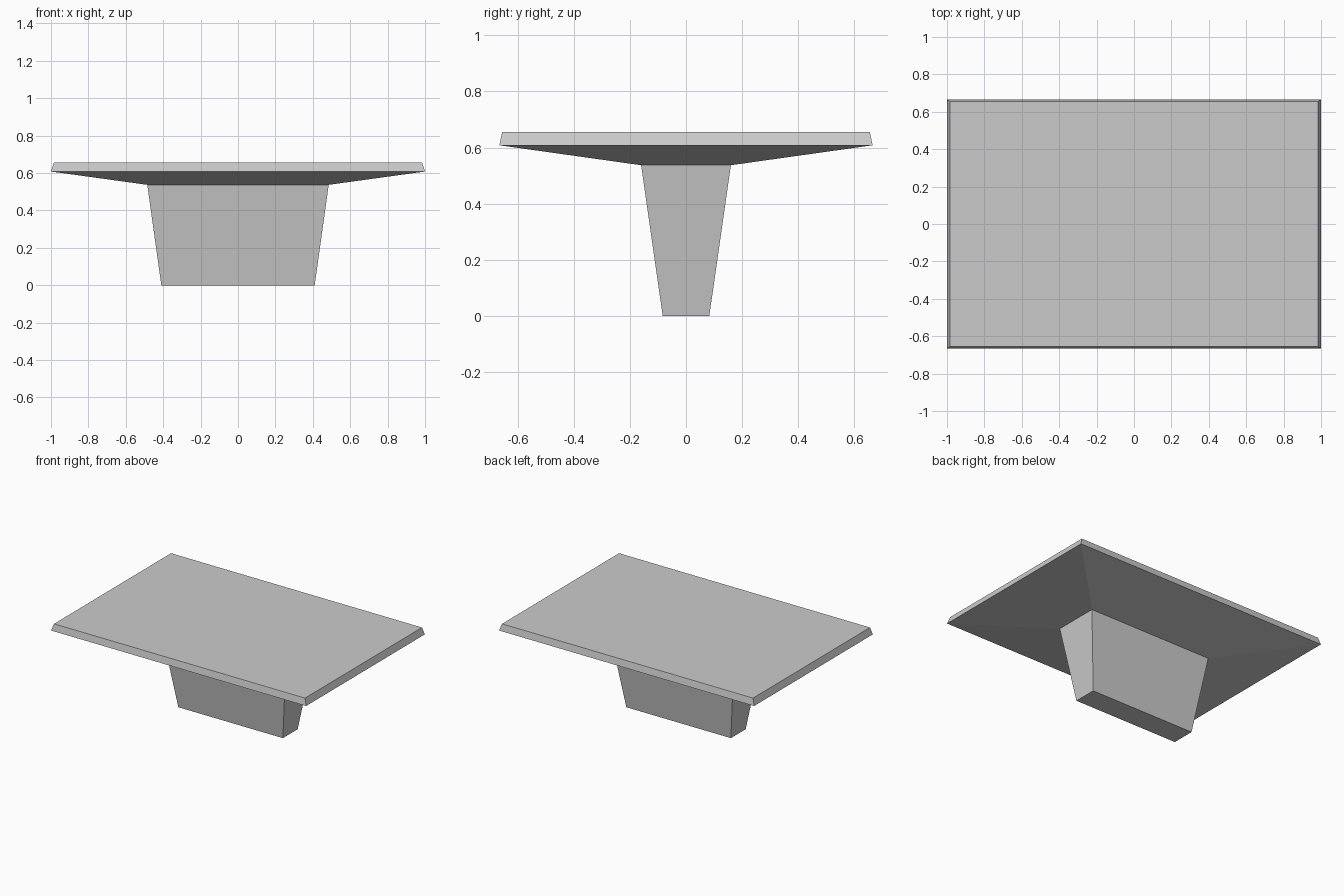
import bpy
import bmesh

cube = bpy.data.objects.get("Cube")
if cube:
    bpy.data.objects.remove(cube, do_unlink=True)

grey = bpy.data.materials.new("plain grey")
grey.use_nodes = True
colour = (0.6, 0.6, 0.6, 1)
grey.diffuse_color = colour
grey.node_tree.nodes["Principled BSDF"].inputs["Base Color"].default_value = colour


def loft(name, sections, cap_bottom, cap_top):
    """Join rectangular sections (half width, half depth, height) from bottom to top."""
    bm = bmesh.new()
    rings = [[bm.verts.new((sx * w, sy * d, z))
              for sx, sy in ((-1, -1), (1, -1), (1, 1), (-1, 1))]
             for w, d, z in sections]
    for low, high in zip(rings, rings[1:]):
        for i in range(4):
            j = (i + 1) % 4
            bm.faces.new((low[i], low[j], high[j], high[i]))
    if cap_bottom:
        bm.faces.new(rings[0][::-1])
    if cap_top:
        bm.faces.new(rings[-1])
    mesh = bpy.data.meshes.new(name)
    bm.to_mesh(mesh)
    bm.free()
    mesh.materials.append(grey)
    obj = bpy.data.objects.new(name, mesh)
    bpy.context.collection.objects.link(obj)
    return obj


joint = (0.485, 0.16, 0.537)

# Tapered pedestal, open where it meets the slab
loft("pedestal", [(0.41, 0.083, 0), joint], True, False)

# Slab with sloping underside and bevelled rim
loft("table_top", [joint, (1, 0.665, 0.608), (0.984, 0.655, 0.656)], False, True)
